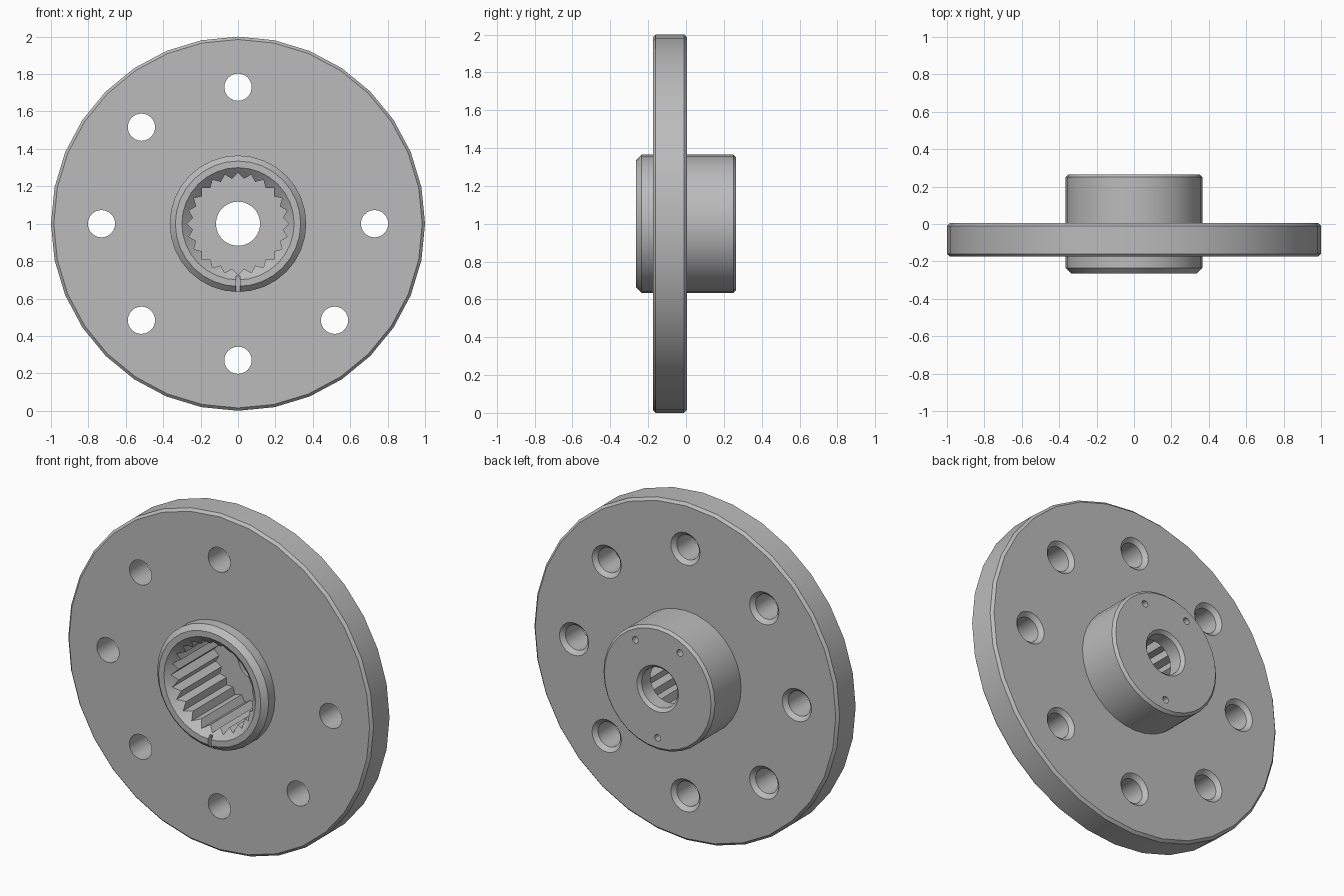
import bpy, bmesh
from math import sin, cos, pi, radians
from mathutils import Vector

cube = bpy.data.objects.get("Cube")
if cube:
    bpy.data.objects.remove(cube, do_unlink=True)

steel = bpy.data.materials.new("grey_steel")
steel.use_nodes = True
grey = (0.5, 0.5, 0.5, 1)
steel.diffuse_color = grey
steel.node_tree.nodes["Principled BSDF"].inputs["Base Color"].default_value = grey


def loft(name, rings):
    """Closed solid through equally long rings of points, capped at both ends."""
    bm = bmesh.new()
    loops = [[bm.verts.new(p) for p in ring] for ring in rings]
    n = len(loops[0])
    for a, b in zip(loops, loops[1:]):
        for i in range(n):
            bm.faces.new((a[i], a[(i + 1) % n], b[(i + 1) % n], b[i]))
    bm.faces.new(loops[0])
    bm.faces.new(loops[-1])
    bmesh.ops.recalc_face_normals(bm, faces=bm.faces)
    mesh = bpy.data.meshes.new(name)
    bm.to_mesh(mesh)
    bm.free()
    mesh.materials.append(steel)
    obj = bpy.data.objects.new(name, mesh)
    bpy.context.collection.objects.link(obj)
    return obj


def ring(radii, y, centre):
    n = len(radii)
    return [Vector((centre[0] + r * sin(2 * pi * i / n), y,
                    centre[1] + r * cos(2 * pi * i / n)))
            for i, r in enumerate(radii)]


def turned(name, profile, sides, centre=(0, 1)):
    """Solid turned about a y axis from (radius, y) pairs."""
    return loft(name, [ring([r] * sides, y, centre) for r, y in profile])


def around(radius, degrees):
    return (radius * cos(radians(degrees)), 1 + radius * sin(radians(degrees)))


# Flange disc with hub on both sides, all edges chamfered
FRONT, BACK = -0.265, 0.265
body = turned("flange_and_hub", [
    (0.335, FRONT), (0.365, FRONT + 0.03), (0.365, -0.175),
    (0.985, -0.175), (1.0, -0.16), (1.0, -0.01), (0.985, 0.005),
    (0.365, 0.005), (0.365, BACK - 0.015), (0.35, BACK)], 32)

# Splined socket with conical lead-in, ending at a floor
teeth = [0.242, 0.272] * 24
teeth = teeth[1:] + teeth[:1]
cutters = [
    loft("spline_cutter", [ring(teeth, y, (0, 1)) for y in (-0.3, 0.165)]),
    turned("lead_in_cutter", [(0.338, FRONT - 0.035), (0.30, FRONT),
                              (0.235, FRONT + 0.06)], 32),
    # Central through hole, chamfered at the back
    turned("bore_cutter", [(0.118, 0.1), (0.118, BACK - 0.018),
                           (0.136, BACK), (0.15, BACK + 0.014)], 32),
]

# Bolt holes, countersunk at the back
for k in range(8):
    cutters.append(turned("bolt_hole_cutter", [
        (0.073, -0.25), (0.073, -0.018), (0.096, 0.005), (0.106, 0.015)],
        24, around(0.73, 45 * k)))

# Three pin holes in the back of the hub
for angle in (60, 120, 270):
    cutters.append(turned("pin_hole_cutter", [(0.02, 0.19), (0.02, 0.3)],
                          12, around(0.29, angle)))

# Alignment notch at the bottom of the front lip
cutters.append(loft("notch_cutter", [
    [Vector((x, y, z)) for x, z in ((-.01, .62), (.01, .62), (.01, .72), (-.01, .72))]
    for y in (-0.3, FRONT + 0.03)]))

# Cut everything out of the body
bpy.context.view_layer.objects.active = body
for cutter in cutters:
    mod = body.modifiers.new(cutter.name, 'BOOLEAN')
    mod.operation = 'DIFFERENCE'
    mod.solver = 'EXACT'
    mod.object = cutter
    bpy.ops.object.modifier_apply(modifier=mod.name)
    bpy.data.objects.remove(cutter, do_unlink=True)

bpy.ops.object.select_all(action='DESELECT')
body.select_set(True)
bpy.ops.object.shade_smooth_by_angle(angle=radians(25))
